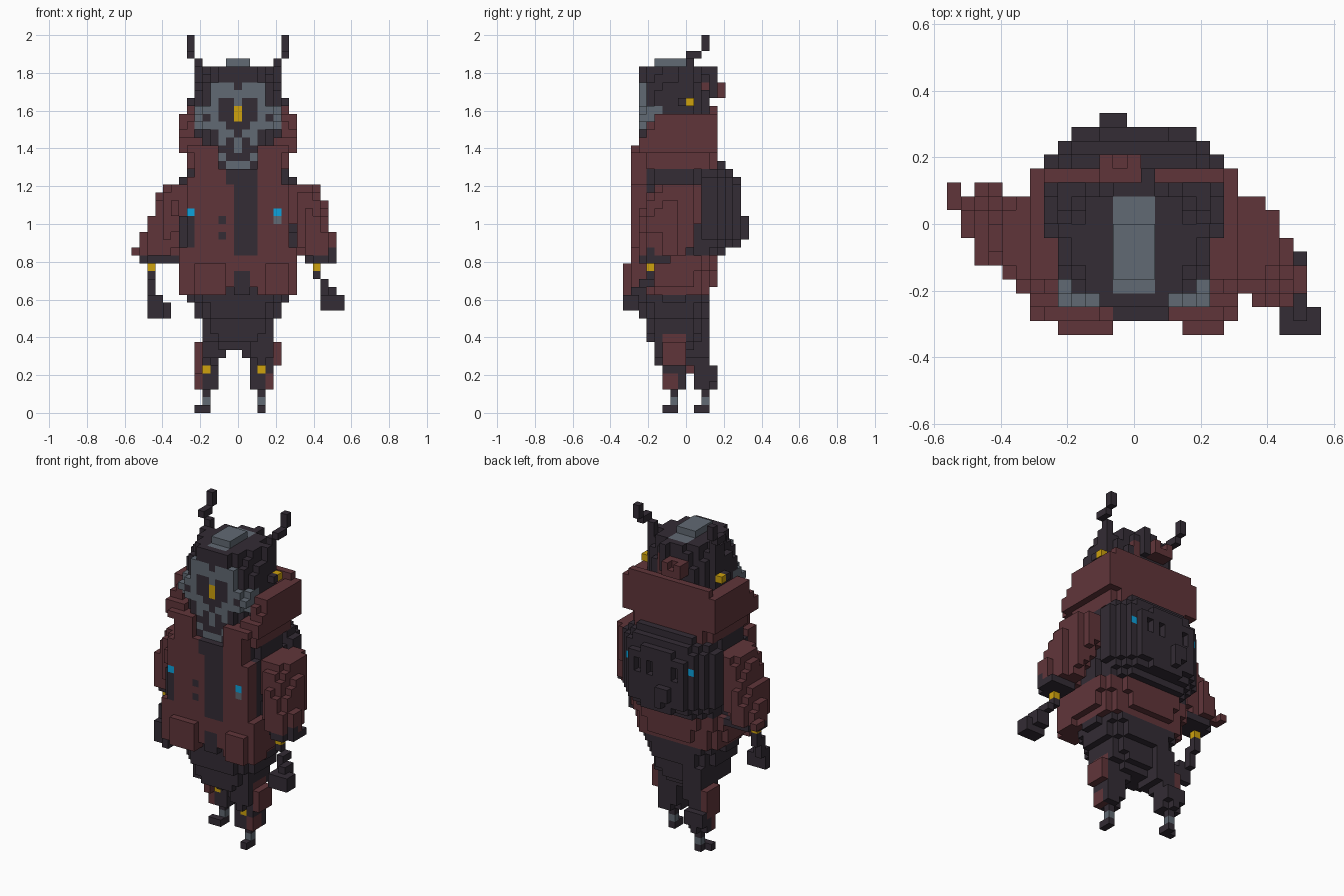
import bpy, math

if "Cube" in bpy.data.objects:
    bpy.data.objects.remove(bpy.data.objects["Cube"])

V = 2 / 48                       # edge length of one block
COLOURS = {
    "charcoal": (0.033, 0.025, 0.035), "maroon": (0.118, 0.036, 0.042),
    "steel": (0.120, 0.143, 0.172), "amber": (0.62, 0.36, 0.004),
    "sky_blue": (0.004, 0.36, 0.72)}
mats = []
for n, c in COLOURS.items():
    m = bpy.data.materials.new(n)
    m.diffuse_color = (*c, 1)
    m.use_nodes = True
    m.node_tree.nodes["Principled BSDF"].inputs["Base Color"].default_value = m.diffuse_color
    mats.append(m)
D, R, G, Y, B = range(5)

cells = {}                       # (x, y, z) block -> (part, colour)


def box(part, col, x0, x1, y0, y1, z0, z1, mirror=False):
    for x in range(x0, x1 + 1):
        for y in range(y0, y1 + 1):
            for z in range(z0, z1 + 1):
                cells[x, y, z] = (part, col)
                if mirror:
                    cells[-x, y, z] = (part, col)


def slab(part, col, z0, z1, cx, cy, rx, ry, power=2.0, keep=lambda x, y: True):
    """Rounded layer(s): superellipse around (cx, cy), radii in blocks."""
    for x in range(-16, 17):
        for y in range(-10, 10):
            if abs((x - cx) / rx) ** power + abs((y + .5 - cy) / ry) ** power <= 1 and keep(x, y):
                for z in range(z0, z1 + 1):
                    cells[x, y, z] = (part, col)


# hips and trousers, narrowing downwards
box("trousers", D, -2, 2, -3, 0, 8, 8)
slab("trousers", D, 9, 9, 0, -1.5, 4.4, 3.2, 3)
slab("trousers", D, 10, 11, 0, -1.5, 4.6, 3.8, 3)
slab("trousers", D, 12, 13, 0, -1.5, 5.4, 4.6, 2.6)
slab("trousers", D, 14, 14, 0, -1.5, 6.2, 4.9, 2.6)

# right leg steps forward
box("right_leg", D, 2, 4, -3, -1, 3, 5)
box("right_leg", D, 2, 4, -4, -1, 6, 9)
box("right_leg", D, 1, 1, -3, -1, 7, 8)
box("right_leg", R, 5, 5, -3, -1, 6, 8)
box("right_leg", R, 4, 4, -3, -2, 3, 4)
box("right_leg", R, 4, 4, -3, -1, 9, 9)
box("right_leg", Y, 3, 3, -3, -3, 5, 5)
cells.pop((2, -1, 3))
cells.pop((4, -4, 6))
cells.pop((2, -4, 6))
box("right_foot", D, 3, 3, -2, -2, 0, 2)
box("right_foot", G, 3, 3, -2, -2, 1, 1)
box("right_foot", D, 3, 3, -3, -3, 0, 0)

# left leg steps back
box("left_leg", D, -5, -3, 1, 3, 3, 5)
box("left_leg", D, -5, -3, 0, 2, 6, 8)
box("left_leg", D, -4, -2, -1, 2, 7, 11)
box("left_leg", R, -5, -5, 0, 2, 5, 8)
box("left_leg", R, -5, -5, 1, 1, 3, 5)
box("left_leg", Y, -4, -4, 1, 1, 5, 5)
cells.pop((-4, 0, 6))
cells.pop((-3, 3, 3))
cells.pop((-5, 3, 3))
box("left_foot", D, -4, -4, 2, 2, 0, 2)
box("left_foot", G, -4, -4, 2, 2, 1, 1)
box("left_foot", D, -5, -4, 1, 1, 0, 0)

# coat skirt and torso
slab("coat", R, 15, 15, 0, -1.5, 6.8, 4.9, 2.8)
slab("coat", R, 16, 17, 0, -1.5, 7.3, 5.2, 2.8)
slab("coat", R, 18, 19, 0, -1.5, 7.5, 5.5, 3)
slab("torso", D, 20, 22, 0, -1.5, 7.3, 5.5, 3.2)
slab("torso", D, 23, 28, 0, -1.5, 6.8, 5.5, 3.2)
slab("torso", D, 29, 30, 0, -1.5, 6.2, 5.4, 3.2)

# open coat fronts, dark lining between them
box("coat", R, -5, -2, -8, -8, 15, 18)
box("coat", R, 4, 6, -8, -8, 15, 18)
box("coat", R, -7, -2, -7, -5, 15, 20)
box("coat", R, 3, 7, -7, -5, 15, 20)
box("coat", R, -6, -2, -7, -6, 21, 29)
box("coat", R, 3, 6, -7, -6, 21, 28)
box("coat", R, -5, -2, -7, -6, 30, 30)
box("coat", R, 3, 5, -7, -6, 29, 30)
box("coat", R, -1, -1, -7, -6, 20, 28)
box("lining", D, -1, 2, -6, -6, 15, 19)
box("lining", D, 0, 1, -7, -7, 15, 17)
box("lining", D, 0, 2, -6, -6, 19, 31)
box("lining", D, -1, -1, -6, -6, 29, 31)
box("coat", D, -7, -6, -6, -5, 21, 24)
box("coat", D, -6, -6, -7, -7, 21, 24)
box("coat", D, -2, -2, -7, -7, 22, 22)
box("coat", D, -2, -2, -7, -7, 24, 24)
box("coat_light", B, -6, -6, -7, -7, 25, 25)
box("coat_light", B, 5, 5, -7, -7, 25, 25)
box("coat_light", G, 5, 5, -7, -7, 24, 24)

# rounded back pack: each upright disc further back is smaller
for y, rx, rz in ((2, 7.4, 6.1), (3, 7.3, 6.1), (4, 6.7, 6.1), (5, 5.8, 5.3), (6, 4.7, 4.2)):
    for x in range(-7, 8):
        for z in range(20, 32):
            if abs(x / rx) ** 3.6 + abs((z + .5 - 26 + (y > 5) * .5) / rz) ** 3.6 <= 1:
                cells[x, y, z] = ("back_pack", D)
box("pack_vent", D, -2, -1, 7, 7, 23, 24)
box("pack_vent", D, -1, -1, 7, 7, 22, 22)
for x in (-3, 1, 3):
    for z in (26, 27):
        cells.pop((x, 6, z), None)
box("pack_light", B, 5, 5, 5, 5, 27, 27, True)

# sleeves: sloping stacks of ovals cut back diagonally, then cuffs
low = {-7: -5, -8: -5, -9: -4, -10: -3, -11: -3, -12: -1, -13: 0}
for z in range(20, 29):
    t = (28 - z) / 8
    bulge = 2.3 + 1.6 * math.sin(math.pi * min(1, .12 + .75 * t))
    slab("right_sleeve", R, z, z, 8.2 + 2.0 * t, -1.2 - 1.8 * t, 2.45, bulge, 2.2,
         lambda x, y: x >= 7 and y <= 2 - 2 * max(0, x - 9) and y >= (-5 if x < 9 else -6))
    slab("left_sleeve", R, z, z, -7.4 - 2.9 * t, -1.2 + 1.1 * t, 2.3 + .3 * t, bulge, 2.2,
         lambda x, y: x <= -7 and y >= low.get(x, 0) and y <= (1 if x > -10 else 2))
box("left_sleeve", R, -13, -13, 1, 2, 20, 20)
box("right_sleeve", R, 12, 12, -5, -4, 20, 22)
slab("right_cuff", D, 19, 19, 10.5, -3.6, 1.8, 2, 2.5)
box("right_cuff", D, 9, 12, -5, -5, 19, 20)
slab("left_cuff", D, 19, 19, -9.6, -.3, 2.6, 2.2, 2.5)

# thin hands hanging from the cuffs
box("right_wrist", Y, 10, 10, -5, -5, 18, 18)
box("right_hand", D, 10, 10, -5, -5, 17, 17)
box("right_hand", D, 11, 11, -6, -5, 16, 16)
box("right_hand", D, 11, 11, -6, -6, 14, 16)
box("right_hand", D, 12, 12, -7, -6, 14, 15)
box("right_hand", D, 11, 13, -8, -7, 13, 14)
box("left_wrist", Y, -11, -11, -1, -1, 18, 18)
box("left_hand", D, -11, -11, -1, -1, 16, 17)
box("left_hand", D, -11, -11, -2, -2, 14, 16)
box("left_hand", D, -11, -10, -3, -3, 12, 14)
box("left_hand", D, -9, -9, -4, -3, 12, 13)

# collar: shoulders, tall back and stepped sides
slab("collar", R, 31, 32, 0, -1.5, 6.7, 5.4, 5, lambda x, y: y > -6)
box("collar", R, 3, 5, -7, -6, 31, 33, True)
for z, y0, inner in ((33, -7, 4), (34, -6, 5), (35, -5, 6), (36, -5, 6), (37, -4, 6)):
    box("collar", R, inner, 7, y0, 3, z, z, True)
    box("collar", R, -7, 7, 3, 3, z, z)
box("collar", R, -6, 6, 3, 3, 38, 38)
for s in (-7, 7):
    cells.pop((s, -7, 33))
    cells.pop((s, -5, 36))

# domed head, narrower towards the crown
box("head", D, -3, 3, -6, 2, 31, 34)
box("head", D, -5, 5, -4, 2, 33, 34)
slab("head", D, 34, 40, 0, -1.5, 5.4, 4.6, 2.4)
slab("head", D, 41, 41, 0, -1.5, 5.3, 4.5, 2.3)
slab("head", D, 42, 42, 0, -1.5, 4.8, 4.4, 2.2)
slab("head", D, 43, 43, 0, -1.5, 4.2, 4.1, 2.2)
box("head", D, -3, 3, -6, -6, 36, 41)
box("head", D, -2, 2, -6, -6, 42, 43)
box("head", D, 1, 1, 3, 3, 40, 43)
box("antenna_mount", D, 5, 5, -1, 0, 38, 43, True)
box("head_patch", R, -2, 0, 3, 4, 40, 41)
box("head_patch", R, 2, 2, 2, 2, 39, 41)
cells.pop((-1, 4, 41))

# face plate and chin grille: half rows from the middle outwards
rows = {41: "dggg", 40: "gggg", 39: "gddg", 38: "yddg", 37: "yddg",
        36: "ddgg", 35: "dggd", 34: "gdgd", 33: "gddd", 32: "ddgd", 31: "gg"}
for z, row in rows.items():
    for x, c in enumerate(row):
        box("eye" if c == "y" else "face_plate", {"g": G, "d": D, "y": Y}[c],
            x, x, -6, -6, z, z, True)
box("cheek", G, 4, 5, -6, -5, 36, 38, True)
box("cheek", G, 5, 5, -4, -4, 36, 38, True)
for s in (-5, 5):
    cells.pop((s, -6, 36))
    cells.pop((s, -6, 38))
for s in (-4, 4):
    cells[s, -6, 37] = ("cheek", D)

# crest, side lamps and bent antennae
box("crest", G, -1, 1, -5, 1, 43, 43)
box("crest", G, -1, 1, -4, -1, 44, 44)
box("side_lamp", D, 6, 6, -1, -1, 39, 39, True)
box("side_lamp", Y, 6, 6, 0, 0, 39, 39, True)
box("antenna", D, 5, 5, 0, 0, 44, 44, True)
box("antenna", D, 6, 6, 0, 1, 45, 45, True)
box("antenna", D, 6, 6, 2, 2, 46, 47, True)

# turn the blocks into outer skins, one object per part
SIDES = {(1, 0, 0): ((1, 0, 0), (1, 1, 0), (1, 1, 1), (1, 0, 1)),
         (-1, 0, 0): ((0, 0, 0), (0, 0, 1), (0, 1, 1), (0, 1, 0)),
         (0, 1, 0): ((0, 1, 0), (0, 1, 1), (1, 1, 1), (1, 1, 0)),
         (0, -1, 0): ((0, 0, 0), (1, 0, 0), (1, 0, 1), (0, 0, 1)),
         (0, 0, 1): ((0, 0, 1), (1, 0, 1), (1, 1, 1), (0, 1, 1)),
         (0, 0, -1): ((0, 0, 0), (0, 1, 0), (1, 1, 0), (1, 0, 0))}
for part in sorted({p for p, _ in cells.values()}):
    index, faces, cols = {}, [], []
    for (x, y, z), (p, col) in cells.items():
        if p == part:
            for (dx, dy, dz), quad in SIDES.items():
                if (x + dx, y + dy, z + dz) not in cells:
                    faces.append([index.setdefault((x + a, y + b, z + c), len(index)) for a, b, c in quad])
                    cols.append(D if p == "pack_light" and dy != 1 else col)
    if not faces:
        continue
    mesh = bpy.data.meshes.new(part)
    mesh.from_pydata([((x - .5) * V, y * V, z * V) for x, y, z in index], [], faces)
    used = sorted(set(cols))
    for c in used:
        mesh.materials.append(mats[c])
    for poly, c in zip(mesh.polygons, cols):
        poly.material_index = used.index(c)
    bpy.context.collection.objects.link(bpy.data.objects.new(part, mesh))
